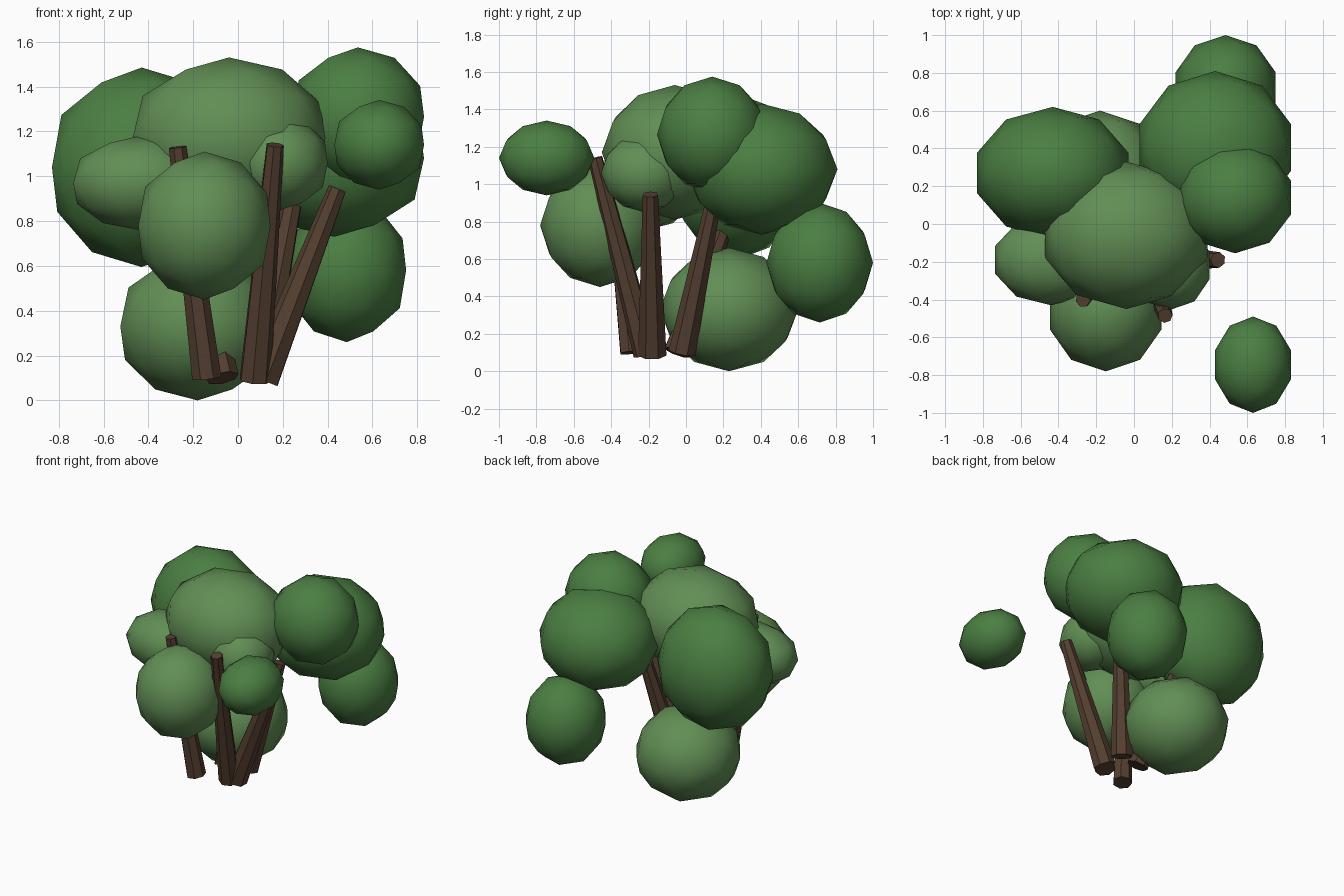
import bpy
from mathutils import Vector

if "Cube" in bpy.data.objects:
    bpy.data.objects.remove(bpy.data.objects["Cube"])


def material(name, rgb):
    m = bpy.data.materials.new(name)
    m.diffuse_color = (*rgb, 1)
    m.use_nodes = True
    m.node_tree.nodes["Principled BSDF"].inputs["Base Color"].default_value = m.diffuse_color
    return m


light = material("light_leaf", (0.12, 0.27, 0.09))
dark = material("dark_leaf", (0.07, 0.21, 0.055))
bark = material("bark", (0.09, 0.05, 0.03))


def leaf(name, centre, half, mat):
    """Low-poly foliage clump given its centre and half extents."""
    bpy.ops.mesh.primitive_ico_sphere_add(subdivisions=2, radius=1, location=centre)
    o = bpy.context.object
    o.name = name
    o.scale = (half[0] / 0.951, half[1], half[2])
    bpy.ops.object.transform_apply(location=False, rotation=False, scale=True)
    bpy.ops.object.shade_smooth()
    o.data.materials.append(mat)


def stem(name, base, top, r1, r2):
    """Tapered stem between two points."""
    a, b = Vector(base), Vector(top)
    d = b - a
    bpy.ops.mesh.primitive_cone_add(vertices=7, radius1=r1, radius2=r2,
                                    depth=d.length, location=(a + b) / 2)
    o = bpy.context.object
    o.name = name
    o.rotation_euler = d.to_track_quat('Z', 'Y').to_euler()
    o.data.materials.append(bark)


# Foliage clumps
leaf("leaf_left", (-0.43, 0.27, 1.04), (0.40, 0.35, 0.445), dark)
leaf("leaf_centre", (-0.04, -0.06, 1.17), (0.43, 0.39, 0.36), light)
leaf("leaf_top_right", (0.535, 0.14, 1.265), (0.295, 0.295, 0.31), dark)
leaf("leaf_right", (0.43, 0.405, 1.08), (0.40, 0.405, 0.35), dark)
leaf("leaf_small_right", (0.63, -0.745, 1.14), (0.20, 0.255, 0.20), dark)
leaf("leaf_low_back", (0.485, 0.715, 0.58), (0.265, 0.285, 0.32), dark)
leaf("leaf_bottom", (-0.18, 0.23, 0.33), (0.345, 0.37, 0.33), light)
leaf("leaf_front", (-0.15, -0.46, 0.78), (0.295, 0.32, 0.33), light)
leaf("leaf_small_left", (-0.44, -0.19, 0.97), (0.295, 0.24, 0.21), light)
leaf("leaf_small_front", (0.19, -0.22, 1.06), (0.21, 0.235, 0.21), light)

# Stems fanning out from the ground
stem("stem_front_left", (-0.14, -0.29, 0.10), (-0.27, -0.40, 1.13), 0.067, 0.04)
stem("stem_front_right", (0.075, -0.21, 0.09), (0.165, -0.485, 1.14), 0.072, 0.04)
stem("stem_right", (0.11, -0.18, 0.09), (0.445, -0.19, 0.945), 0.078, 0.042)
stem("stem_back_right", (0.09, -0.02, 0.10), (0.24, 0.14, 0.87), 0.075, 0.045)
stem("stem_back_left", (-0.07, -0.05, 0.10), (-0.23, 0.23, 0.85), 0.075, 0.045)
